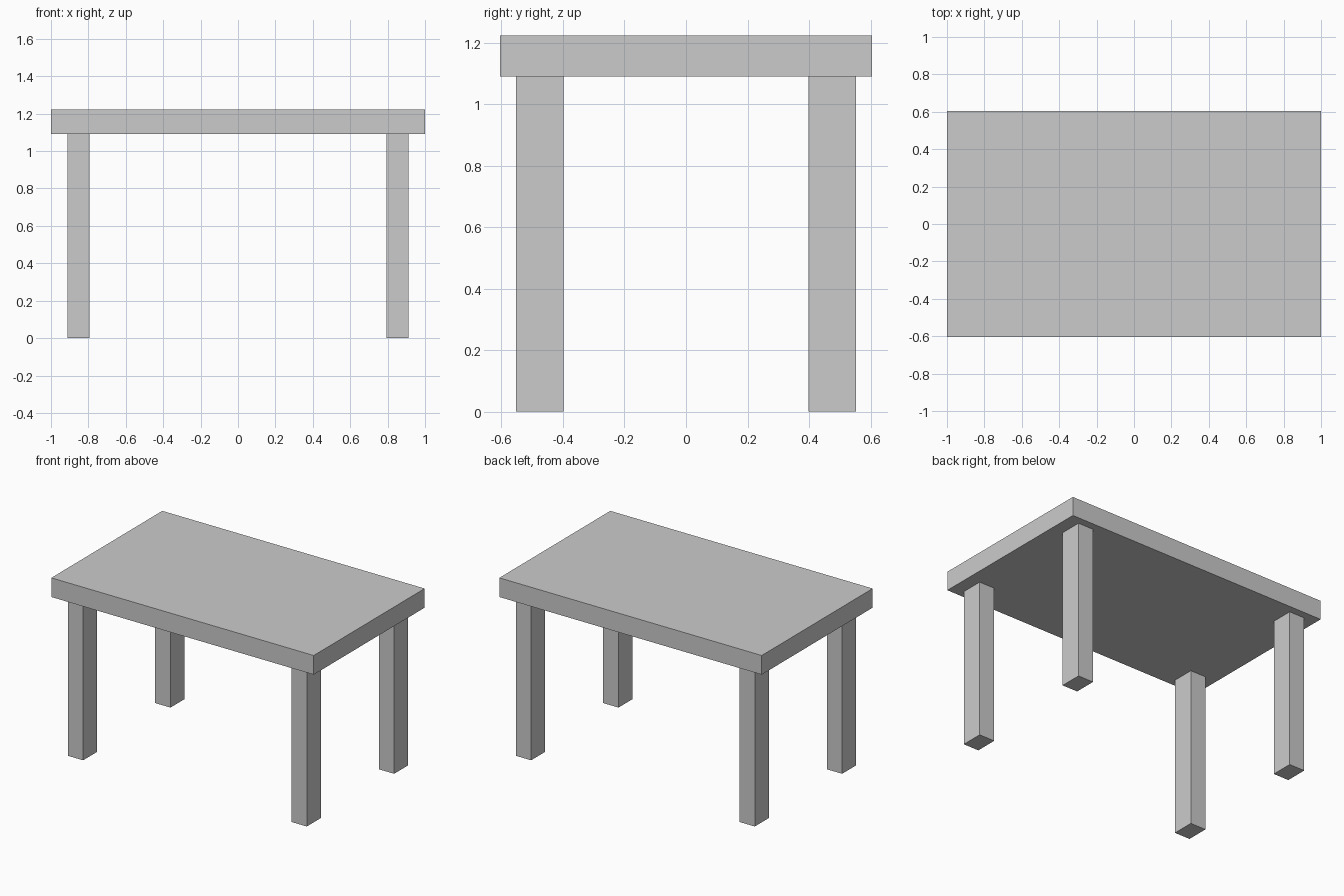
import bpy

if "Cube" in bpy.data.objects:
    bpy.data.objects.remove(bpy.data.objects["Cube"])


def box(name, x, y, z):
    """Axis-aligned box from (min, max) ranges."""
    spans = (x, y, z)
    bpy.ops.mesh.primitive_cube_add(size=1, location=[(a + b) / 2 for a, b in spans])
    obj = bpy.context.object
    obj.name = name
    obj.scale = [b - a for a, b in spans]
    bpy.ops.object.transform_apply(location=False, rotation=False, scale=True)
    return obj


TOP_Z, UNDER_Z = 1.222, 1.09

# Table top slab
box("table_top", (-1, 1), (-0.604, 0.604), (UNDER_Z, TOP_Z))

# Four rectangular legs, mirrored about both axes
for y_name, sy in (("front", -1), ("back", 1)):
    for x_name, sx in (("left", -1), ("right", 1)):
        box(f"{y_name}_{x_name}_leg",
            sorted((sx * 0.794, sx * 0.911)),
            sorted((sy * 0.399, sy * 0.552)),
            (0, UNDER_Z))
